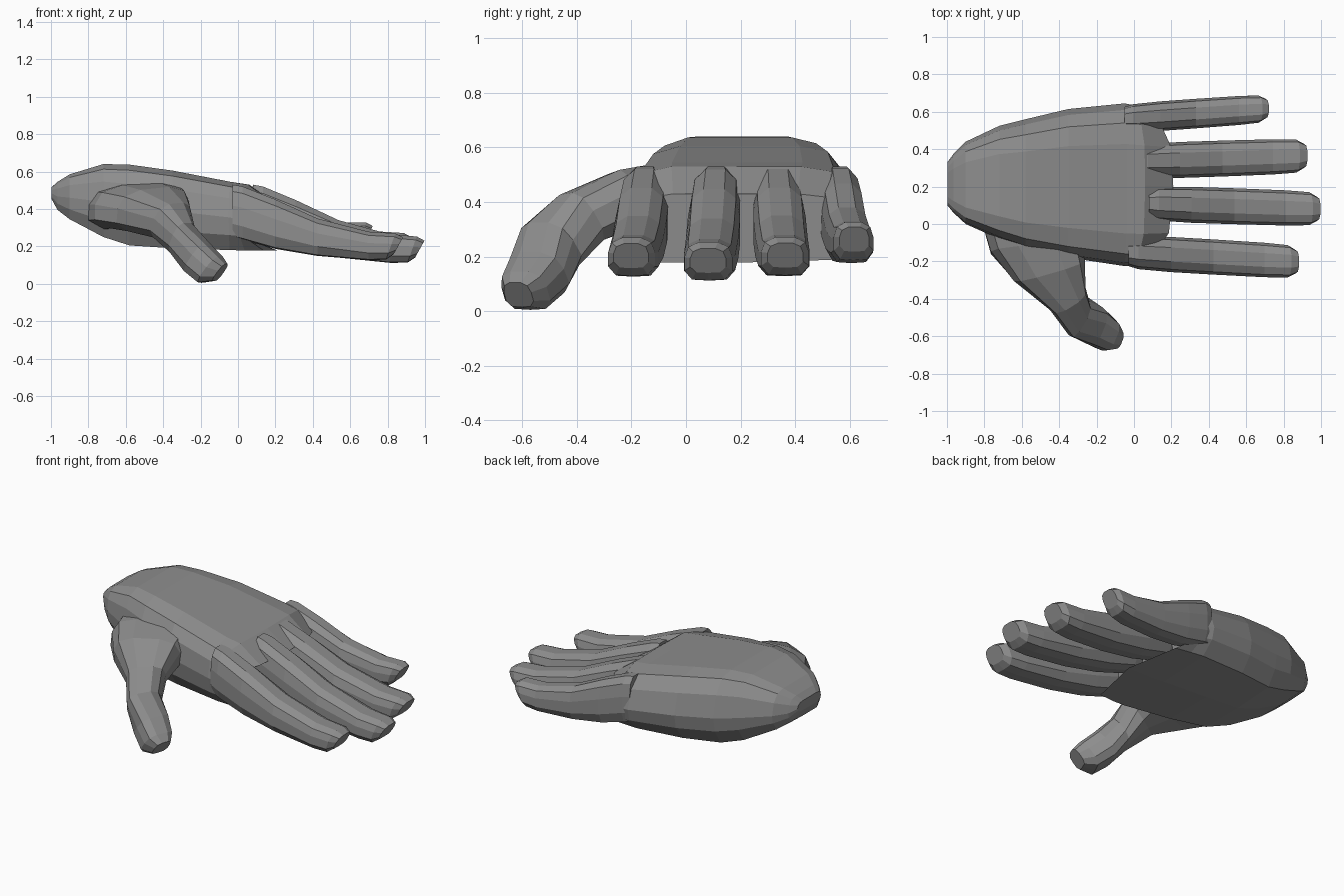
import bpy, bmesh
from mathutils import Vector

if "Cube" in bpy.data.objects:
    bpy.data.objects.remove(bpy.data.objects["Cube"])

grey = bpy.data.materials.new("dark_grey")
grey.diffuse_color = (.27, .27, .27, 1)
grey.use_nodes = True
grey.node_tree.nodes["Principled BSDF"].inputs["Base Color"].default_value = grey.diffuse_color


def loft(name, rings):
    """Skin a list of equal-length point rings and cap both ends."""
    bm = bmesh.new()
    loops = [[bm.verts.new(p) for p in ring] for ring in rings]
    n = len(loops[0])
    for a, b in zip(loops, loops[1:]):
        for i in range(n):
            j = (i + 1) % n
            bm.faces.new((a[i], a[j], b[j], b[i]))
    bm.faces.new(loops[0])
    bm.faces.new(loops[-1])
    bmesh.ops.recalc_face_normals(bm, faces=bm.faces)
    mesh = bpy.data.meshes.new(name)
    bm.to_mesh(mesh)
    bm.free()
    mesh.materials.append(grey)
    obj = bpy.data.objects.new(name, mesh)
    bpy.context.collection.objects.link(obj)
    return obj


# Rounded-box cross-section shared by the fingers and thumb
DIGIT = [(1, .2), (.84, .74), (.4, 1), (-.4, 1), (-.84, .74), (-1, .2),
         (-1, -.5), (-.68, -.95), (0, -1), (.68, -.95), (1, -.5)]


def digit_ring(center, u, v):
    c, u, v = Vector(center), Vector(u), Vector(v)
    return [c + u * a + v * b for a, b in DIGIT]


# Palm: domed back, flat underside; profile is (y -1..1, z 0..1)
PALM = [(-.80, 0), (-.96, .22), (-1, .48), (-.96, .76), (-.85, .93), (-.6, 1),
        (0, 1), (.5, 1), (.76, .95), (.92, .76), (1, .45), (.96, .25), (.79, .04), (0, 0)]
# x, y min, y max, z min, z max, forward bulge of the middle
palm_stations = [
    (-.998, .10, .33, .455, .515, 0),
    (-.965, .06, .375, .395, .545, 0),
    (-.90, .00, .44, .345, .585, 0),
    (-.72, -.08, .525, .25, .64, 0),
    (-.58, -.13, .56, .205, .637, 0),
    (-.35, -.18, .615, .19, .605, 0),
    (-.05, -.225, .645, .18, .545, .01),
    (.00, -.225, .635, .178, .53, .06),
    (.03, -.215, .62, .178, .43, .18),
]
palm = []
for x, y0, y1, z0, z1, bulge in palm_stations:
    yc, hw = (y0 + y1) / 2, (y1 - y0) / 2
    palm.append([(x + bulge * (1 - a ** 4), yc + hw * a, z0 + (z1 - z0) * b)
                 for a, b in PALM])
loft("palm", palm)

# Fingers: fraction along, top z, bottom z, width factor, forward lean of the top
finger_stations = [(0, .53, .25, .8, 0), (.06, .52, .235, .94, 0), (.25, .45, .185, 1, 0),
                   (.5, .345, .145, 1, 0), (.8, .272, .12, .98, 0),
                   (.93, .262, .122, .92, .025), (.975, .24, .15, .68, .025)]
# name, base x, tip x, base y, tip y, half width, tip rise
fingers = [
    ("index_finger", -.03, .88, -.15, -.203, .094, .008),
    ("middle_finger", .08, .995, .11, .08, .096, -.01),
    ("ring_finger", .02, .925, .335, .365, .096, .01),
    ("little_finger", -.05, .715, .563, .618, .079, .07),
]
for name, x0, x1, y0, y1, hw, rise in fingers:
    rings = []
    for t, top, bot, w, lean in finger_stations:
        c = (x0 + (x1 - x0) * t, y0 + (y1 - y0) * t, (top + bot) / 2 + rise * t)
        rings.append(digit_ring(c, (0, hw * w, 0), (lean, 0, (top - bot) / 2)))
    loft(name, rings)

# Thumb: centre, width vector, thickness vector
thumb_stations = [
    ((-.54, -.03, .42), (.26, 0, .02), (0, .01, .12)),
    ((-.52, -.13, .42), (.245, .02, .02), (0, .02, .115)),
    ((-.455, -.245, .40), (.19, .055, .02), (.01, -.02, .11)),
    ((-.36, -.39, .34), (.095, .06, .01), (.03, -.05, .09)),
    ((-.30, -.495, .245), (.055, .09, 0), (.03, -.045, .08)),
    ((-.215, -.54, .14), (.04, .098, 0), (.05, -.03, .075)),
    ((-.145, -.59, .075), (.035, .083, 0), (.05, -.02, .07)),
    ((-.095, -.615, .06), (.018, .05, 0), (.032, -.012, .045)),
]
loft("thumb", [digit_ring(*s) for s in thumb_stations])
